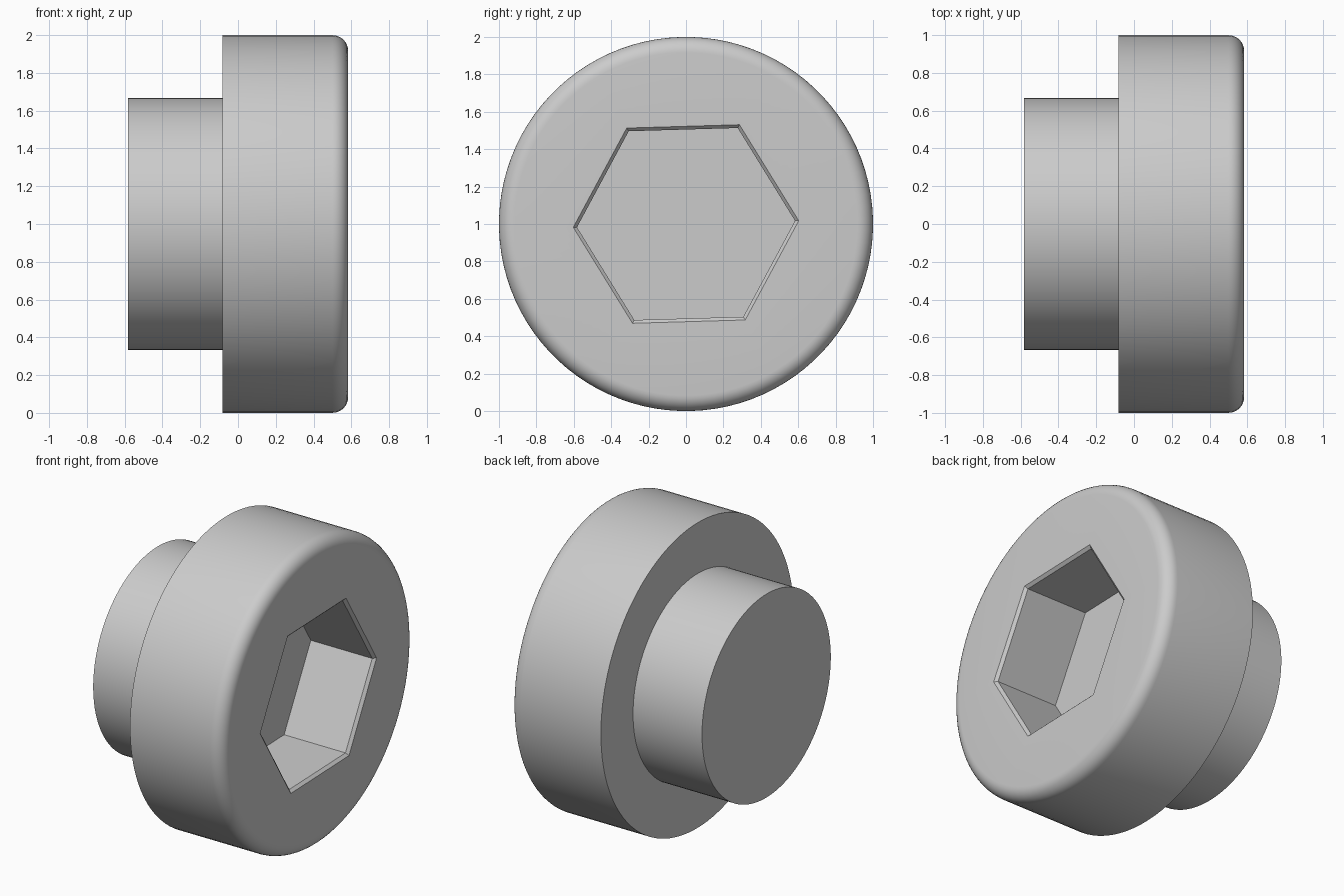
import bpy, bmesh, math

if "Cube" in bpy.data.objects:
    bpy.data.objects.remove(bpy.data.objects["Cube"])

SEGS = 96                    # multiple of six so hexagon corners land on vertices
TURN = math.radians(1.7)     # slight roll of the hexagon around the x axis


def ring(bm, x, radius, hexagon=False):
    """Loop of vertices around the x axis, round or hexagonal."""
    verts = []
    for i in range(SEGS):
        a = 2 * math.pi * i / SEGS
        r = radius
        if hexagon:
            r *= math.cos(math.pi / 6) / math.cos(a % (math.pi / 3) - math.pi / 6)
        verts.append(bm.verts.new((x, r * math.cos(a + TURN), 1 + r * math.sin(a + TURN))))
    return verts


# Stem, collar and rounded front rim: (x, radius)
BEVEL = 0.083
outer = [(-0.583, 0.667), (-0.083, 0.667), (-0.083, 1.0)]
for k in range(9):
    t = math.pi / 2 * k / 8
    outer.append((0.583 - BEVEL + BEVEL * math.sin(t), 1 - BEVEL + BEVEL * math.cos(t)))

# Hexagonal socket with a small chamfered lip: (x, corner radius)
socket = [(0.583, 0.603), (0.565, 0.583), (0.12, 0.583)]

bm = bmesh.new()
rings = [ring(bm, x, r) for x, r in outer] + [ring(bm, x, r, True) for x, r in socket]
for a, b in zip(rings, rings[1:]):
    for i in range(SEGS):
        j = (i + 1) % SEGS
        bm.faces.new((a[i], a[j], b[j], b[i]))
bm.faces.new(rings[0])       # stem end
bm.faces.new(rings[-1])      # socket floor
bmesh.ops.recalc_face_normals(bm, faces=bm.faces)

mesh = bpy.data.meshes.new("socket_head_plug")
bm.to_mesh(mesh)
bm.free()
plug = bpy.data.objects.new("socket_head_plug", mesh)
bpy.context.collection.objects.link(plug)

# Smooth round surfaces, crisp edges
bpy.context.view_layer.objects.active = plug
plug.select_set(True)
bpy.ops.object.shade_smooth_by_angle(angle=math.radians(30))
